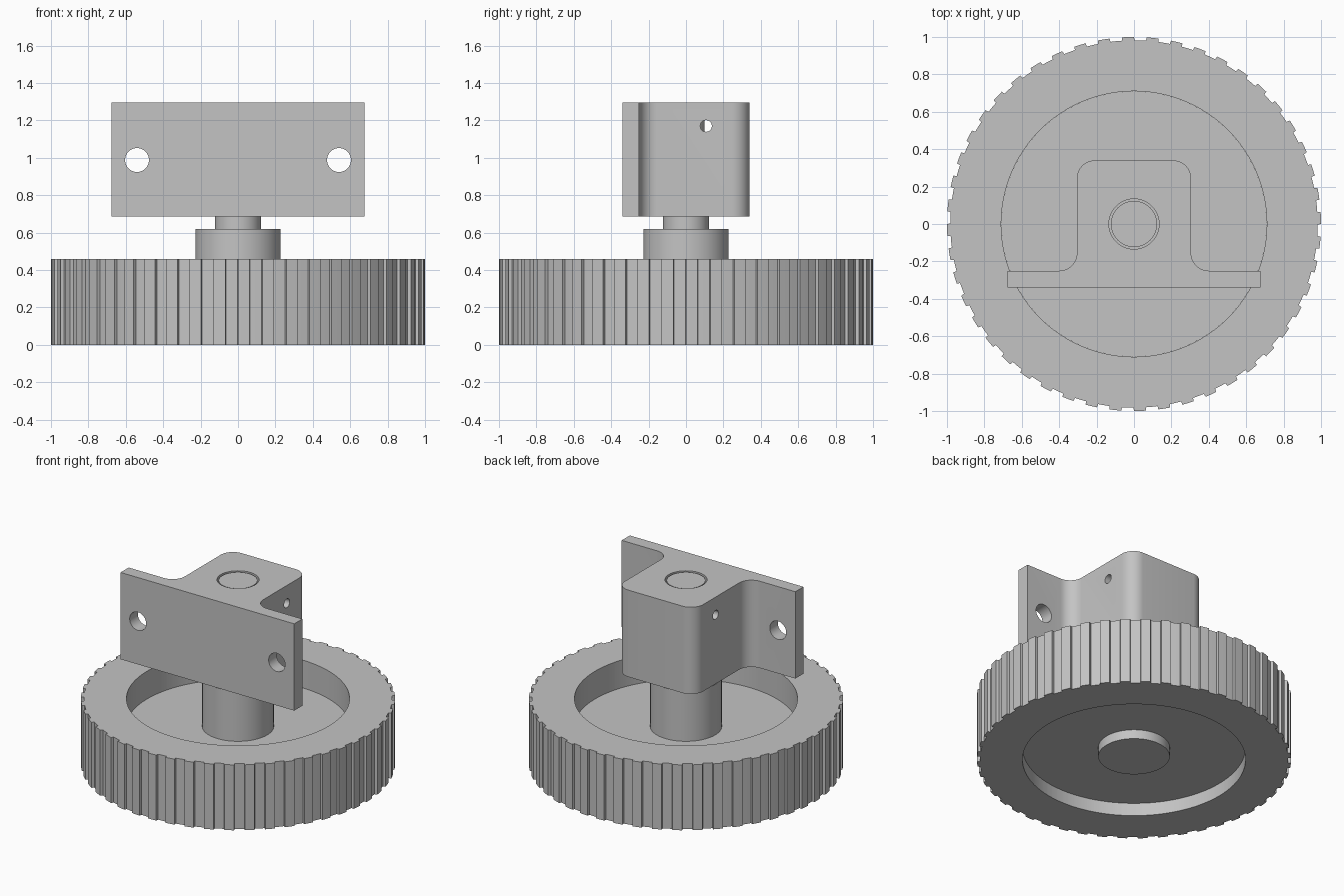
import bpy, bmesh, math
from mathutils import Matrix

cube = bpy.data.objects.get("Cube")
if cube:
    bpy.data.objects.remove(cube, do_unlink=True)

grey = bpy.data.materials.new("mid_grey")
grey.use_nodes = True
GREY = (0.55, 0.55, 0.55, 1)
grey.diffuse_color = GREY
grey.node_tree.nodes["Principled BSDF"].inputs["Base Color"].default_value = GREY


def make_object(name, bm):
    bmesh.ops.recalc_face_normals(bm, faces=bm.faces)
    mesh = bpy.data.meshes.new(name)
    bm.to_mesh(mesh)
    bm.free()
    mesh.materials.append(grey)
    obj = bpy.data.objects.new(name, mesh)
    bpy.context.collection.objects.link(obj)
    return obj


def smooth(obj):
    bpy.ops.object.select_all(action='DESELECT')
    obj.select_set(True)
    bpy.context.view_layer.objects.active = obj
    bpy.ops.object.shade_smooth_by_angle(angle=math.radians(30))


def lathe(name, profile, angles, closed=False, radius=lambda r, i: r):
    """Revolve (radius, height) points round z; radius() may vary it per step."""
    bm = bmesh.new()
    rings = []
    for i, a in enumerate(angles):
        rings.append([bm.verts.new((radius(r, i) * math.cos(a),
                                    radius(r, i) * math.sin(a), z)) for r, z in profile])
    count = len(profile)
    for i, ring in enumerate(rings):
        nxt = rings[(i + 1) % len(rings)]
        for j in range(count if closed else count - 1):
            k = (j + 1) % count
            bm.faces.new((ring[j], nxt[j], nxt[k], ring[k]))
    bmesh.ops.remove_doubles(bm, verts=bm.verts, dist=1e-5)
    obj = make_object(name, bm)
    smooth(obj)
    return obj


def cylinder(name, radius, depth, location, axis='Z'):
    bm = bmesh.new()
    turn = {'X': Matrix.Rotation(math.pi / 2, 4, 'Y'),
            'Y': Matrix.Rotation(math.pi / 2, 4, 'X'), 'Z': Matrix()}[axis]
    bmesh.ops.create_cone(bm, cap_ends=True, segments=48, radius1=radius, radius2=radius,
                          depth=depth, matrix=Matrix.Translation(location) @ turn)
    return make_object(name, bm)


def cut(obj, cutter):
    mod = obj.modifiers.new("cut", 'BOOLEAN')
    mod.operation = 'DIFFERENCE'
    mod.solver = 'EXACT'
    mod.object = cutter
    cutter.hide_render = True
    bpy.context.view_layer.objects.active = obj
    bpy.ops.object.modifier_apply(modifier=mod.name)
    bpy.data.objects.remove(cutter, do_unlink=True)


# Ribbed rim: each pitch has a raised half and a sunken half
TEETH = 48
STEPS = (0, 0.25, 0.48, 0.5, 0.75, 0.98)
pitch = 2 * math.pi / TEETH
rim_angles = [(t + s) * pitch for t in range(TEETH) for s in STEPS]
RIM_TOP, RIM_IN = 0.46, 0.71
lathe("ribbed_rim", [(RIM_IN, 0), (1, 0), (1, RIM_TOP), (RIM_IN, RIM_TOP)], rim_angles, True,
      lambda r, i: r - 0.018 if r == 1 and i % len(STEPS) > 2 else r)

# Recessed web with the hub, lower boss and axle turned as one part
round_angles = [2 * math.pi * i / 96 for i in range(96)]
lathe("hub_and_axle",
      [(0, 0.025), (0.228, 0.025), (0.228, 0.09), (RIM_IN, 0.09), (RIM_IN, 0.265),
       (0.228, 0.265), (0.228, 0.62), (0.123, 0.62), (0.123, 1.13), (0.1, 1.13),
       (0.1, 1.21), (0.123, 1.21), (0.123, 1.29), (0, 1.29)], round_angles)

# Mounting bracket: hat-shaped outline extruded upward
BASE, TOP = 0.685, 1.295
half = [(0.675, -0.34), (0.675, -0.25), (0.305, -0.25), (0.305, 0.34)]
outline = half + [(-x, y) for x, y in reversed(half)]
bm = bmesh.new()
face = bm.faces.new([bm.verts.new((x, y, BASE)) for x, y in outline])
grown = bmesh.ops.extrude_face_region(bm, geom=[face])["geom"]
bmesh.ops.translate(bm, vec=(0, 0, TOP - BASE),
                    verts=[g for g in grown if isinstance(g, bmesh.types.BMVert)])
bmesh.ops.recalc_face_normals(bm, faces=bm.faces)
corners = [e for e in bm.edges
           if abs(e.verts[0].co.z - e.verts[1].co.z) > 0.1 and abs(e.verts[0].co.x) < 0.4]
bmesh.ops.bevel(bm, geom=corners, offset=0.095, segments=10, profile=0.5, affect='EDGES')
bracket = make_object("mounting_bracket", bm)

# Axle bore, flange screw holes and the cross pin hole
cut(bracket, cylinder("bore_cutter", 0.134, 1, (0, 0, 1)))
for side in (-1, 1):
    cut(bracket, cylinder("screw_cutter", 0.064, 0.4, (side * 0.54, -0.295, 0.988), 'Y'))
cut(bracket, cylinder("pin_cutter", 0.031, 1, (0, 0.107, 1.17), 'X'))
smooth(bracket)
